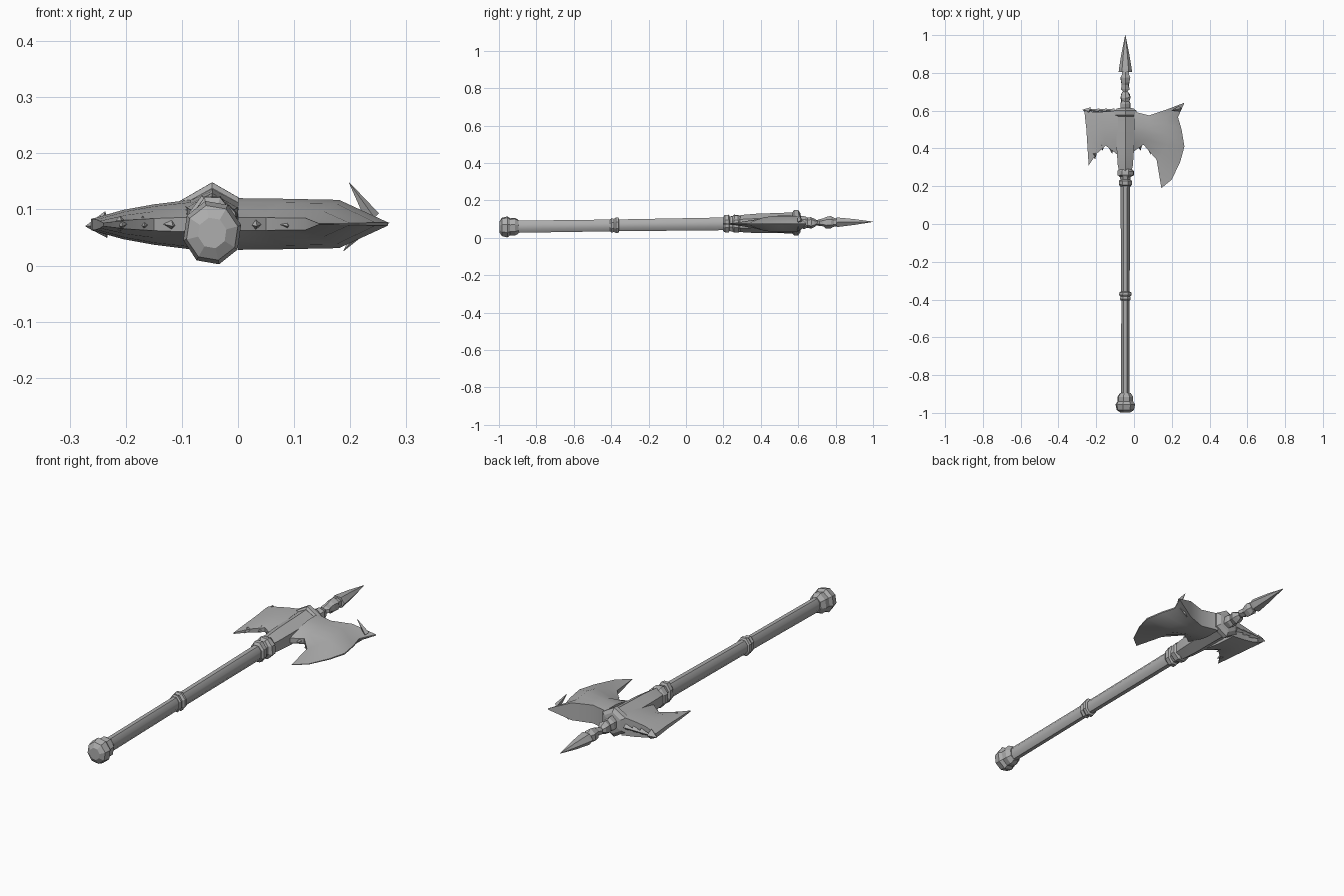
import bpy, bmesh, math, random
from mathutils import Vector, Matrix

random.seed(4)
CX = -0.046                      # shaft axis in x

def zc(y):                       # the axe lies slightly tilted
    return 0.072 + 0.014 * y

steel = bpy.data.materials.new("worn grey metal")
steel.diffuse_color = (0.42, 0.42, 0.42, 1)

def finish(name, bm, angle=35):
    bmesh.ops.recalc_face_normals(bm, faces=bm.faces)
    me = bpy.data.meshes.new(name)
    bm.to_mesh(me)
    bm.free()
    ob = bpy.data.objects.new(name, me)
    bpy.context.collection.objects.link(ob)
    me.materials.append(steel)
    bpy.ops.object.select_all(action='DESELECT')
    ob.select_set(True)
    bpy.context.view_layer.objects.active = ob
    if angle:
        bpy.ops.object.shade_smooth_by_angle(angle=math.radians(angle))
    return ob

def lathe(name, rings, n=8, phase=0.5, angle=0, jitter=0.0):
    """Loft n-sided rings (y, rx, rz) along the shaft axis."""
    bm = bmesh.new()
    loops = []
    for y, rx, rz in rings:
        loop = []
        for i in range(n):
            a = 2 * math.pi * (i + phase) / n
            k = 1 + random.uniform(-jitter, jitter)
            dy = random.uniform(-jitter, jitter) * 0.02
            loop.append(bm.verts.new((CX + rx * k * math.cos(a), y + dy,
                                      zc(y) + rz * k * math.sin(a))))
        loops.append(loop)
    for a, b in zip(loops, loops[1:]):
        for i in range(n):
            j = (i + 1) % n
            bm.faces.new((a[i], a[j], b[j], b[i]))
    bm.faces.new(loops[0])
    bm.faces.new(loops[-1])
    return finish(name, bm, angle)

def blade(name, rows, half, swell, zmid):
    """Closed wedge blade: rows of (x, y) run from the socket to the edge."""
    bm = bmesh.new()
    sides = []
    for s in (1, -1):
        sides.append([[bm.verts.new((x, y, zmid + s * h * k))
                       for (x, y), h in zip(row, half)]
                      for row, k in zip(rows, swell)])
    nr, nc = len(rows), len(half)
    for g in sides:
        for r in range(nr - 1):
            for c in range(nc - 1):
                bm.faces.new((g[r][c], g[r][c + 1], g[r + 1][c + 1], g[r + 1][c]))
    rim = ([(0, c) for c in range(nc)] + [(r, nc - 1) for r in range(1, nr)]
           + [(nr - 1, c) for c in range(nc - 2, -1, -1)]
           + [(r, 0) for r in range(nr - 2, 0, -1)])
    t, b = sides
    for (r, c), (r2, c2) in zip(rim, rim[1:] + rim[:1]):
        bm.faces.new((t[r][c], t[r2][c2], b[r2][c2], b[r][c]))
    return finish(name, bm, 40)

def thorn(name, base, tip, r):
    """Small four-sided barb from base to tip."""
    base, tip = Vector(base), Vector(tip)
    d = tip - base
    bm = bmesh.new()
    m = Matrix.Translation((base + tip) / 2) @ d.to_track_quat('Z', 'Y').to_matrix().to_4x4()
    bmesh.ops.create_cone(bm, cap_ends=True, segments=4, radius1=r, radius2=0.0005,
                          depth=d.length, matrix=m)
    finish(name, bm, 0)

# Pommel
lathe("pommel", [(-0.998, 0.026, 0.028), (-0.985, 0.047, 0.050), (-0.955, 0.053, 0.058),
                 (-0.94, 0.043, 0.047), (-0.915, 0.043, 0.049), (-0.895, 0.029, 0.037)], 8, 0.3)

# Shaft in two lengths with a band between them
lathe("lower_shaft", [(-0.91, 0.024, 0.035), (-0.385, 0.023, 0.034)], 8, 0.5, 50)
lathe("upper_shaft", [(-0.385, 0.025, 0.034), (0.25, 0.027, 0.037)], 8, 0.5, 50)
lathe("grip_band", [(-0.405, 0.026, 0.036), (-0.398, 0.031, 0.042), (-0.385, 0.028, 0.038),
                    (-0.375, 0.036, 0.045), (-0.362, 0.034, 0.044), (-0.358, 0.026, 0.036)], 8)

# Collar under the head
lathe("collar", [(0.2, 0.03, 0.04), (0.208, 0.036, 0.05), (0.228, 0.036, 0.05),
                 (0.234, 0.028, 0.04), (0.25, 0.03, 0.045), (0.258, 0.047, 0.05),
                 (0.28, 0.047, 0.05), (0.29, 0.036, 0.042)], 8, 0.5, 0, 0.06)

# Six-sided socket and its top ring
lathe("head_socket", [(0.27, 0.036, 0.042), (0.31, 0.046, 0.047), (0.38, 0.052, 0.052),
                      (0.5, 0.056, 0.054), (0.59, 0.064, 0.057)], 6, 0.5, 20)
lathe("head_ring", [(0.57, 0.060, 0.058), (0.578, 0.068, 0.068), (0.6, 0.068, 0.068),
                    (0.612, 0.05, 0.05), (0.615, 0.03, 0.03)], 6, 0.5)

# Knotted neck and spike point
lathe("spike_neck", [(0.61, 0.03, 0.033), (0.635, 0.034, 0.038), (0.65, 0.022, 0.024),
                     (0.668, 0.029, 0.033), (0.69, 0.024, 0.022), (0.7, 0.014, 0.014),
                     (0.715, 0.027, 0.018), (0.735, 0.02, 0.02), (0.75, 0.026, 0.032),
                     (0.775, 0.030, 0.030), (0.79, 0.02, 0.022), (0.812, 0.022, 0.02)],
      6, 0.5, 0, 0.15)
lathe("spike_point", [(0.805, 0.035, 0.029), (0.82, 0.034, 0.028), (0.9, 0.021, 0.018),
                      (1.0, 0.001, 0.001)], 6, 0.0, 0)

# Large hooked blade
blade("large_blade",
      [[(0, .385), (.05, .420), (.12, .340), (.145, .190)],
       [(0, .430), (.06, .445), (.15, .370), (.200, .235)],
       [(0, .480), (.08, .470), (.175, .42), (.245, .330)],
       [(0, .520), (.08, .505), (.18, .470), (.267, .410)],
       [(0, .550), (.08, .535), (.175, .53), (.252, .500)],
       [(0, .575), (.08, .560), (.17, .570), (.233, .565)],
       [(0, .595), (.08, .575), (.17, .605), (.267, .642)]],
      (0.046, 0.045, 0.043, 0.003), (.25, .55, .85, 1, 1, 1, .95), 0.074)

# Small ragged blade
blade("small_blade",
      [[(-.085, .365), (-.15, .415), (-.200, .370), (-.240, .310)],
       [(-.085, .430), (-.15, .450), (-.200, .430), (-.246, .400)],
       [(-.085, .500), (-.15, .510), (-.200, .505), (-.252, .500)],
       [(-.085, .570), (-.15, .570), (-.205, .570), (-.260, .570)],
       [(-.085, .600), (-.15, .595), (-.205, .592), (-.262, .600)]],
      (0.044, 0.036, 0.026, 0.010), (.3, .65, .9, 1, 1), 0.073)

# Barbs and chips on the blade rims
thorn("upper_barb", (0.24, 0.61, 0.085), (0.198, 0.6, 0.148), 0.014)
thorn("lower_barb", (0.225, 0.6, 0.07), (0.188, 0.6, 0.026), 0.012)
thorn("edge_barb", (0.225, 0.41, 0.074), (0.27, 0.41, 0.076), 0.012)
thorn("corner_knob", (-0.235, 0.595, 0.073), (-0.272, 0.605, 0.07), 0.024)
for i, x in enumerate((-0.13, -0.17, -0.21)):
    thorn(f"rim_chip_{i}", (x + 0.025, 0.597, 0.074), (x - 0.04, 0.606, 0.072), 0.014)
for i, (x, y) in enumerate(((-0.12, 0.385), (-0.17, 0.4), (-0.21, 0.355), (0.03, 0.4), (0.085, 0.38))):
    thorn(f"lower_chip_{i}", (x, y + 0.02, 0.074), (x + 0.004, y - 0.012, 0.07), 0.014)
